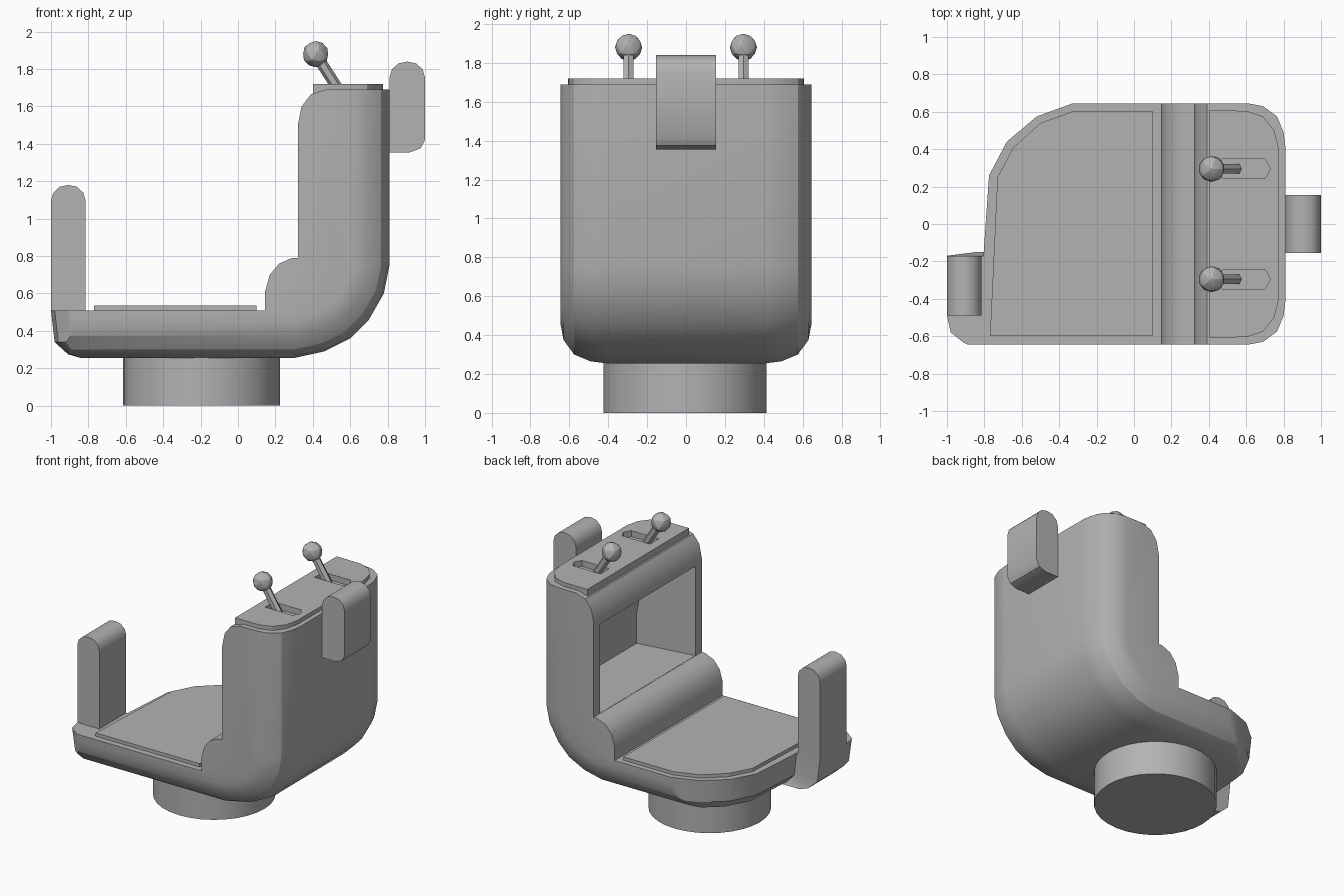
import bpy, bmesh
from mathutils import Vector

cube = bpy.data.objects.get("Cube")
if cube:
    bpy.data.objects.remove(cube, do_unlink=True)

grey = bpy.data.materials.new("plain grey")
grey.use_nodes = True
colour = (0.45, 0.45, 0.45, 1)
grey.diffuse_color = colour
grey.node_tree.nodes["Principled BSDF"].inputs["Base Color"].default_value = colour


def finish(name, bm):
    bmesh.ops.recalc_face_normals(bm, faces=bm.faces[:])
    mesh = bpy.data.meshes.new(name)
    bm.to_mesh(mesh)
    bm.free()
    mesh.materials.append(grey)
    ob = bpy.data.objects.new(name, mesh)
    bpy.context.collection.objects.link(ob)
    return ob


def loft(name, rings):
    """Closed solid through rings with equal point counts."""
    bm = bmesh.new()
    loops = [[bm.verts.new(p) for p in ring] for ring in rings]
    n = len(loops[0])
    for a, b in zip(loops, loops[1:]):
        for i in range(n):
            j = (i + 1) % n
            bm.faces.new((a[i], a[j], b[j], b[i]))
    bm.faces.new(loops[0])
    bm.faces.new(loops[-1])
    return finish(name, bm)


def slab(name, outline, z0, z1):
    return loft(name, [[(x, y, z) for x, y in outline] for z in (z0, z1)])


def side_profile(name, outline, y0, y1):
    return loft(name, [[(x, y, z) for x, z in outline] for y in (y0, y1)])


def boolean(ob, cutter, operation):
    mod = ob.modifiers.new("cut", 'BOOLEAN')
    mod.operation = operation
    mod.solver = 'EXACT'
    mod.object = cutter
    bpy.context.view_layer.objects.active = ob
    bpy.ops.object.modifier_apply(modifier=mod.name)
    bpy.data.objects.remove(cutter, do_unlink=True)


def smooth(ob, degrees=28):
    bpy.ops.object.select_all(action='DESELECT')
    ob.select_set(True)
    bpy.context.view_layer.objects.active = ob
    bpy.ops.object.shade_smooth_by_angle(angle=degrees * 0.01745)


# Body: L-shaped profile, its outer rim drawn in towards both sides
outer = [Vector(p) for p in ((-1.1, .255), (.3, .255), (.46, .29), (.6, .36), (.7, .46),
                             (.78, .6), (.81, .75), (.81, 1.69))]
inner = [(.47, 1.69), (.39, 1.665), (.34, 1.6), (.32, 1.5), (.32, .79), (.29, .79),
         (.22, .76), (.17, .7), (.145, .61), (.145, .51), (-1.1, .51)]


def body_ring(y, inset):
    ring = []
    for i, p in enumerate(outer):
        t = outer[min(i + 1, len(outer) - 1)] - outer[max(i - 1, 0)]
        if i == 1:
            t = Vector((1, 0))
        if i == len(outer) - 2:
            t = Vector((0, 1))
        t.normalize()
        ring.append((p.x - t.y * inset, y, p.y + t.x * inset))
    return ring + [(x, y, z) for x, z in inner]


rim = [(.645, .2), (.63, .12), (.575, .045), (.49, .01), (.41, 0)]
body = loft("body", [body_ring(-y, d) for y, d in rim] + [body_ring(y, d) for y, d in rim[::-1]])

# Floor plan trims the open end, tucking in towards the underside
plan = [(1.5, -.7), (-.78, -.7), (-.91, -.635), (-.98, -.58), (-1, -.49), (-1, -.17), (-.805, -.17),
        (-.775, .26), (-.68, .44), (-.52, .575), (-.32, .648), (-.1, .72), (1.5, .72)]
levels = [(.2, .86), (.255, .877), (.275, .93), (.34, .985), (.51, 1), (2, 1)]
trim = loft("trim", [[(.3 + (x - .3) * s, y * s, z) if x < 1 else (x, y * s, z) for x, y in plan]
                     for z, s in levels])
boolean(body, trim, 'INTERSECT')

# Knee recess under the console
recess = [(.25, .792), (.765, .792), (.765, 1.02), (.74, 1.16), (.68, 1.29), (.58, 1.39),
          (.45, 1.46), (.25, 1.47)]
knee = loft("knee_cutter", [[(x, s * (.57 - .15 * (x - .32)), z) for x, z in recess] for s in (-1, 1)])
boolean(body, knee, 'DIFFERENCE')

# Console top plate
half = [(.4, .607), (.6, .605), (.69, .575), (.75, .5), (.775, .4)]
plate = slab("console_plate", [(x, -y) for x, y in half] + half[::-1], 1.66, 1.72)

# Slots, levers and knobs
for side, y in (("front", -.295), ("back", .295)):
    slot = [(.47, y - .052), (.7, y - .052), (.73, y), (.7, y + .052), (.47, y + .052)]
    for target in (body, plate):
        boolean(target, slab("slot_cutter", slot, 1.675, 1.8), 'DIFFERENCE')
    foot, top = Vector((.55, y, 1.67)), Vector((.415, y, 1.88))
    axis = top - foot
    bm = bmesh.new()
    bmesh.ops.create_cone(bm, cap_ends=True, segments=6, radius1=.03, radius2=.03, depth=axis.length)
    bm.transform(axis.to_track_quat('Z', 'Y').to_matrix().to_4x4())
    bmesh.ops.translate(bm, verts=bm.verts, vec=(foot + top) / 2)
    finish(side + "_lever", bm)
    bm = bmesh.new()
    bmesh.ops.create_icosphere(bm, subdivisions=2, radius=.07)
    bmesh.ops.translate(bm, verts=bm.verts, vec=top)
    smooth(finish(side + "_knob", bm), 20)

smooth(body)
smooth(plate)

# Raised floor mat
slab("floor_mat", [(.1, -.6), (.1, .605), (-.32, .605), (-.5, .54), (-.645, .41), (-.73, .25),
                   (-.77, -.6)], .5, .535)


# Round-topped end post and side grip
def round_top(x0, x1, z):
    mid, w = (x0 + x1) / 2, (x1 - x0) / 2
    return [(mid + w * a, z - w * b) for a, b in
            ((1, .9), (.87, .45), (.5, .1), (0, 0), (-.5, .1), (-.87, .45), (-1, .9))]


smooth(side_profile("end_post", [(-1, .5), (-.815, .5)] + round_top(-1, -.815, 1.18), -.49, -.17), 40)
smooth(side_profile("side_grip", [(.81, 1.355), (.92, 1.355), (.975, 1.375), (1, 1.42)]
                    + round_top(.81, 1, 1.84), -.155, .155), 40)

# Round pedestal
bm = bmesh.new()
bmesh.ops.create_cone(bm, cap_ends=True, segments=32, radius1=.42, radius2=.42, depth=.27)
bmesh.ops.translate(bm, verts=bm.verts, vec=(-.195, -.005, .135))
smooth(finish("pedestal", bm))
